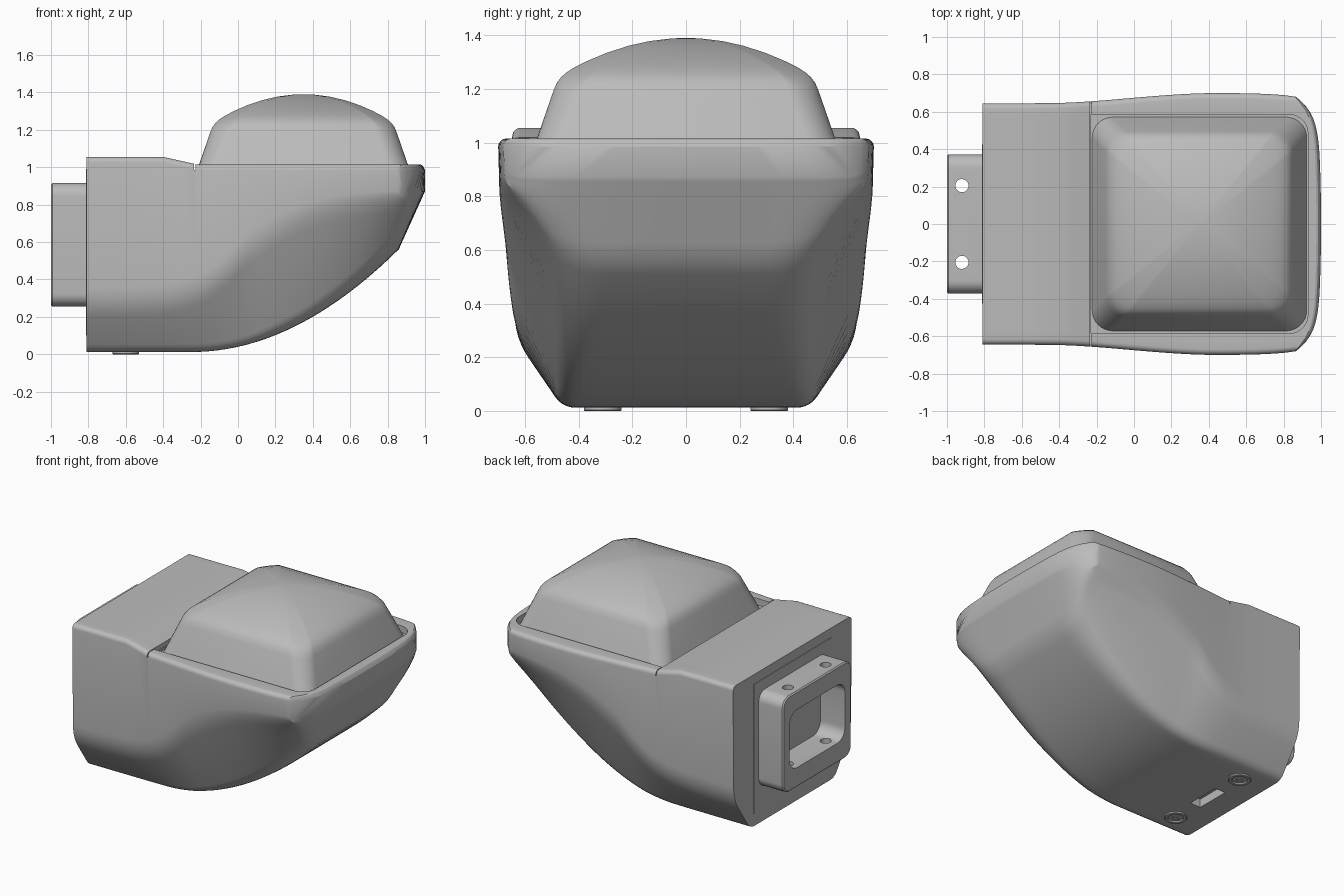
import bpy, bmesh, math
from mathutils import Vector

cube = bpy.data.objects.get("Cube")
if cube:
    bpy.data.objects.remove(cube, do_unlink=True)

grey = bpy.data.materials.new("housing grey")
grey.use_nodes = True
grey.diffuse_color = (0.5, 0.5, 0.5, 1)
grey.node_tree.nodes["Principled BSDF"].inputs["Base Color"].default_value = grey.diffuse_color


def loft(name, rings):
    """Skin a stack of equal closed rings; each end is closed by strips."""
    bm = bmesh.new()
    rows = [[bm.verts.new(p) for p in ring] for ring in rings]
    m = len(rows[0])
    for a, b in zip(rows, rows[1:]):
        for i in range(m):
            j = (i + 1) % m
            bm.faces.new((a[i], a[j], b[j], b[i]))
    for row in (rows[0], rows[-1]):
        for i in range(m // 2 - 1):
            bm.faces.new((row[i], row[i + 1], row[m - 2 - i], row[m - 1 - i]))
    bmesh.ops.remove_doubles(bm, verts=bm.verts, dist=1e-5)
    bmesh.ops.recalc_face_normals(bm, faces=bm.faces)
    mesh = bpy.data.meshes.new(name)
    bm.to_mesh(mesh)
    bm.free()
    mesh.materials.append(grey)
    obj = bpy.data.objects.new(name, mesh)
    bpy.context.collection.objects.link(obj)
    return obj


def rounded_rect(a, b, r, steps=8):
    pts = []
    for k, (sx, sy) in enumerate(((1, 1), (-1, 1), (-1, -1), (1, -1))):
        for i in range(steps + 1):
            t = (k + i / steps) * math.pi / 2
            pts.append((sx * (a - r) + r * math.cos(t), sy * (b - r) + r * math.sin(t)))
    return pts


def prism_z(name, x, y, a, b, r, levels):
    """Upright rounded prism; levels are (height, inset) pairs."""
    return loft(name, [[(x + u, y + v, z) for u, v in rounded_rect(a - i, b - i, max(r - i, 0))]
                       for z, i in levels])


def prism_x(name, z, a, b, r, levels):
    return loft(name, [[(x, u, z + v) for u, v in rounded_rect(a - i, b - i, max(r - i, 0))]
                       for x, i in levels])


def cut(obj, cutters):
    for c in cutters:
        c.hide_render = True
        mod = obj.modifiers.new("cut", "BOOLEAN")
        mod.operation, mod.solver, mod.object = "DIFFERENCE", "EXACT", c
    bpy.context.view_layer.update()
    graph = bpy.context.evaluated_depsgraph_get()
    mesh = bpy.data.meshes.new_from_object(obj.evaluated_get(graph))
    obj.modifiers.clear()
    obj.data = mesh
    for c in cutters:
        bpy.data.objects.remove(c, do_unlink=True)


def smooth(obj, angle):
    bpy.ops.object.select_all(action="DESELECT")
    obj.select_set(True)
    bpy.context.view_layer.objects.active = obj
    bpy.ops.object.shade_smooth_by_angle(angle=math.radians(angle))


def clamp(t):
    return min(max(t, 0), 1)


def fillet(p, q, s, setback, steps):
    """Curve that rounds corner q between p and s."""
    p, q, s = Vector(p), Vector(q), Vector(s)
    a = q + (p - q).normalized() * min(setback, 0.45 * (p - q).length)
    b = q + (s - q).normalized() * min(setback, 0.45 * (s - q).length)
    return [a * (1 - t) ** 2 + q * 2 * t * (1 - t) + b * t * t
            for t in (i / (steps - 1) for i in range(steps))]


NOSE = 0.86


def section(x):
    """Cross-section of the housing: keel, chamfer, wall and rounded top edge."""
    nose = clamp((x - NOSE) / (1 - NOSE))
    low = 0.012 + 0.446 * max(min(x, NOSE) + 0.25, 0) ** 2 + 0.31 * nose
    crease = 0.27 + 0.57 / (1 + math.exp((0.05 - x) / (0.13 if x < 0.05 else 0.2)))
    crease = max(crease, low + 0.02)
    g = clamp((x + 0.5) / 0.95)
    width = 0.645 + 0.055 * g * g * (3 - 2 * g) - 0.02 * clamp((x - 0.45) / 0.55) ** 2
    keel = 0.46 - 0.02 * clamp(x) + 0.18 * nose
    top = 1.055 - 0.04 * clamp((x + 0.4) / 0.18) - 0.03 * clamp((x - 0.975) / 0.025) ** 2
    r = 0.03
    floor, edge = (0, low), (keel, low)
    shoulder, wall = (width - 0.008, crease), (width, (crease + top) / 2)
    corner = fillet(floor, edge, shoulder, 0.05 + 0.1 * clamp(x), 6)
    lower = [Vector((corner[0].x * i / 8, low)) for i in range(8)]
    lower += corner + fillet(edge, shoulder, wall, 0.09, 7)
    n = len(lower) - 6
    upper = [Vector(((width - r) * i / n, top)) for i in range(n)]
    for i in range(6):
        t = i / 5 * math.pi / 2
        upper.append(Vector((width - r + r * math.sin(t), top - r + r * math.cos(t))))
    flip = lambda pts: [Vector((-p.x, p.y)) for p in pts]
    loop = flip(lower[:0:-1]) + lower + upper[::-1] + flip(upper[1:])
    bend = clamp((x - 0.6) / 0.4) ** 2
    ring = []
    for p in loop:
        s = abs(p.x) / 0.68
        ring.append((x - bend * (0.025 * s ** 2 + 0.11 * s ** 8), p.x, p.y))
    return ring


# Housing
stations = [-0.81, -0.6, -0.4, -0.31, -0.22]
stations += [-0.22 + (NOSE + 0.22) * i / 20 for i in range(1, 21)]
stations += [0.89, 0.92, 0.95, 0.975, 0.985, 0.993, 1.0]
housing = loft("housing", [section(x) for x in stations])
cut(housing, [
    prism_z("recess_front", 0.4, 0, 0.53, 0.585, 0.1, ((0.97, 0), (1.2, 0))),
    prism_z("recess_rear", 0.035, 0, 0.265, 0.585, 0, ((0.97, 0), (1.2, 0))),
    prism_z("seam", -0.231, 0, 0.003, 0.8, 0, ((0.985, 0), (1.2, 0))),
    prism_z("slot", -0.6, 0, 0.04, 0.12, 0, ((-0.1, 0), (0.07, 0)))])
smooth(housing, 25)

# Domed lens
def dome_ring(a, drop):
    pts = []
    for u, v in rounded_rect(a, a - 0.005, 0.22 * a):
        crown = 1.39 - 0.07 * (u / 0.4) ** 2 - 0.07 * (v / 0.44) ** 2
        pts.append((0.35 + u, v, crown - drop))
    return pts

base = [(0.35 + u, v, 0.96) for u, v in rounded_rect(0.577, 0.575, 0.11)]
shoulder = dome_ring(0.5, 0.045)
middle = [tuple(Vector(p).lerp(Vector(q), 0.5)) for p, q in zip(base, shoulder)]
rings = [base, middle, shoulder]
rings += [dome_ring(a, d) for a, d in ((0.487, 0.021), (0.47, 0.009), (0.45, 0.003))]
rings += [dome_ring(a, 0) for a in (0.42, 0.37, 0.3, 0.22, 0.14, 0.06, 0.01)]
smooth(loft("lens_dome", rings), 45)

# Rear panel and hollow mounting socket
prism_x("rear_panel", 0.545, 0.425, 0.445, 0, ((-0.814, 0), (-0.8, 0)))
socket = prism_x("mounting_socket", 0.585, 0.372, 0.33, 0.07,
                 ((-1.0, 0.008), (-0.992, 0), (-0.805, 0)))
cut(socket, [prism_x("opening", 0.59, 0.3, 0.2, 0.08, ((-1.1, 0), (-0.7, 0)))]
    + [prism_z("pin_hole", -0.92, y, 0.035, 0.035, 0.035, ((0.1, 0), (1.1, 0)))
       for y in (-0.205, 0.205)])
smooth(socket, 30)

# Underside screws with sunken heads
for side, y in (("left", 0.31), ("right", -0.31)):
    screw = prism_z(side + "_screw", -0.6, y, 0.07, 0.07, 0.07,
                    ((0.03, 0), (0.003, 0), (0, 0.003), (0, 0.02), (0.008, 0.024)))
    cut(screw, [prism_z("cross", -0.6, y, a, b, 0, ((-0.1, 0), (0.018, 0)))
                for a, b in ((0.03, 0.008), (0.008, 0.03))])
    smooth(screw, 30)
